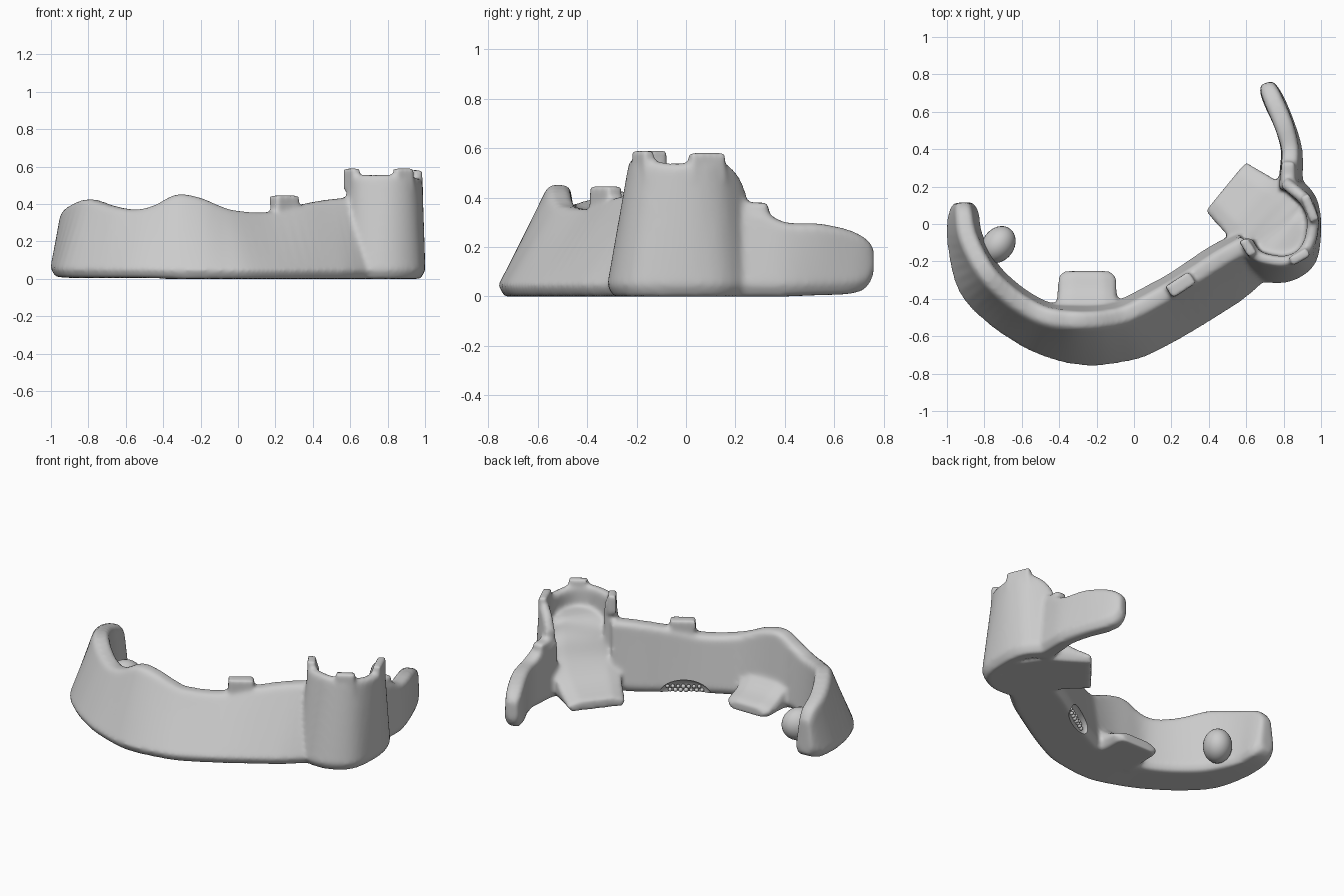
import bpy, bmesh, math, random
from mathutils import Vector, Matrix

if "Cube" in bpy.data.objects:
    bpy.data.objects.remove(bpy.data.objects["Cube"])

random.seed(4)
parts = []


def new_object(name, bm):
    mesh = bpy.data.meshes.new(name)
    bmesh.ops.recalc_face_normals(bm, faces=bm.faces)
    bm.to_mesh(mesh)
    bm.free()
    ob = bpy.data.objects.new(name, mesh)
    bpy.context.collection.objects.link(ob)
    return ob


def densify(rows, n):
    """Catmull-Rom through the stations."""
    out = []
    for k in range(len(rows) - 1):
        a, b = rows[max(k - 1, 0)], rows[k]
        c, d = rows[k + 1], rows[min(k + 2, len(rows) - 1)]
        for s in range(n):
            t = s / n
            out.append([0.5 * (2 * q + (r - p) * t + (2 * p - 5 * q + 4 * r - u) * t * t
                               + (3 * q - p - 3 * r + u) * t ** 3)
                        for p, q, r, u in zip(a, b, c, d)])
    return out + [list(rows[-1])]


def loft(name, rows, n=4):
    """Wall along a path; station = x, y, half top width, outer foot, inner foot, base, top."""
    rows = densify(rows, n)
    bm = bmesh.new()
    rings = []
    for k, (x, y, t, o, i, z0, h) in enumerate(rows):
        p, q = rows[max(k - 1, 0)], rows[min(k + 1, len(rows) - 1)]
        tan = Vector((q[0] - p[0], q[1] - p[1])).normalized()
        nx, ny = tan.y, -tan.x
        foot = z0 + min(0.045, (h - z0) * 0.5)
        sec = [(-i + 0.02, z0), (-i, z0 + min(0.04, (h - z0) * 0.4)), (-t, h - 0.02), (-t * 0.6, h),
               (t * 0.6, h), (t, h - 0.02), (o, foot), (o - 0.025, z0)]
        rings.append([bm.verts.new((x + nx * s, y + ny * s, z)) for s, z in sec])
    for a, b in zip(rings, rings[1:]):
        for j in range(8):
            bm.faces.new((a[j], a[j - 1], b[j - 1], b[j]))
    bm.faces.new(rings[0])
    bm.faces.new(rings[-1])
    parts.append(new_object(name, bm))


def block(name, x, y, z, sx, sy, sz, angle):
    bm = bmesh.new()
    bmesh.ops.create_cube(bm, size=1, matrix=Matrix.LocRotScale(
        Vector((x, y, z)), Matrix.Rotation(math.radians(angle), 3, 'Z').to_quaternion(),
        Vector((sx, sy, sz))))
    parts.append(new_object(name, bm))


# Long curved wall
loft("curved_wall", [
    (-.915, .115, .035, .05, .05, .06, .27), (-.91, .06, .045, .085, .08, .025, .335),
    (-.885, -.08, .05, .12, .08, .01, .385), (-.79, -.26, .05, .18, .08, .005, .425),
    (-.67, -.38, .05, .19, .08, 0.005, .39), (-.55, -.46, .05, .195, .08, 0.005, .37),
    (-.45, -.50, .05, .21, .08, 0.005, .39), (-.33, -.515, .05, .235, .09, 0, .45),
    (-.21, -.515, .05, .245, .09, 0, .435), (-.10, -.50, .05, .245, .09, 0, .39),
    (-.02, -.475, .05, .25, .09, 0, .365), (.15, -.385, .05, .25, .09, 0, .355),
    (.33, -.275, .05, .25, .09, 0, .395), (.46, -.19, .05, .25, .09, 0, .42),
    (.60, -.11, .05, .22, .08, 0, .435)])

# Round tower shell, open at the back
loft("tower_shell", [
    (.605, -.09, .03, .06, .04, 0, .55), (.65, -.165, .03, .10, .05, 0, .555),
    (.73, -.195, .03, .12, .05, 0, .555), (.82, -.20, .03, .11, .05, 0, .555),
    (.90, -.16, .03, .09, .05, 0, .55), (.945, -.08, .03, .055, .05, 0, .54),
    (.955, .03, .03, .045, .05, 0, .54), (.92, .12, .03, .06, .05, 0, .55),
    (.85, .185, .03, .07, .04, 0, .51), (.80, .225, .03, .06, .03, 0, .43)])

# Short rear wall
loft("rear_wall", [
    (.82, .18, .045, .08, .05, 0, .37), (.83, .30, .045, .075, .05, 0, .35),
    (.835, .40, .045, .065, .05, 0, .30), (.80, .53, .05, .06, .05, 0.005, .295),
    (.75, .65, .05, .06, .055, .01, .27), (.72, .72, .045, .05, .05, .03, .235),
    (.708, .755, .03, .035, .035, .08, .20)])

# Tower floor running down to a low step
loft("tower_ramp", [
    (.88, -.12, .15, .15, .15, 0, .43), (.78, -.05, .18, .18, .18, 0, .41),
    (.73, 0, .19, .19, .19, 0, .32), (.68, .045, .20, .20, .20, 0, .21),
    (.60, .11, .19, .19, .19, 0, .12), (.49, .20, .165, .175, .175, 0, .06)])

# Low step behind the middle of the wall
loft("middle_step", [
    (-.25, -.52, .16, .17, .17, 0, .22), (-.25, -.43, .155, .165, .165, 0, .15),
    (-.25, -.36, .15, .16, .16, 0, .10), (-.25, -.28, .145, .155, .155, 0, .07),
    (-.25, -.252, .115, .125, .125, 0, .055)])

# Merlons
for x, y, z, sx, sy, sz, angle in [
        (.25, -.325, .385, .15, .075, .12, 33), (.61, -.125, .53, .10, .05, .12, -58),
        (.885, -.175, .53, .11, .05, .12, 30), (.94, .085, .522, .15, .05, .12, 112),
        (.825, .285, .325, .10, .075, .11, 90)]:
    block("merlon", x, y, z, sx, sy, sz, angle)

# Fuse the masonry into one softened mass
bpy.ops.object.select_all(action='DESELECT')
for ob in parts:
    ob.select_set(True)
wall = parts[0]
bpy.context.view_layer.objects.active = wall
bpy.ops.object.join()
wall.name = "ruined_wall"
remesh = wall.modifiers.new("Fuse", 'REMESH')
remesh.mode = 'VOXEL'
remesh.voxel_size = 0.012
soften = wall.modifiers.new("Soften", 'SMOOTH')
soften.factor = 0.5
soften.iterations = 12

# Drain arch cut into the inner foot of the wall
bm = bmesh.new()
bmesh.ops.create_uvsphere(bm, u_segments=32, v_segments=16, radius=1, matrix=Matrix.LocRotScale(
    Vector((.19, -.26, 0)), Matrix.Rotation(math.radians(33), 3, 'Z').to_quaternion(),
    Vector((.15, .05, .09))))
cutter = new_object("drain_cutter", bm)
cut = wall.modifiers.new("Drain", 'BOOLEAN')
cut.operation = 'DIFFERENCE'
cut.object = cutter
bpy.ops.object.convert(target='MESH')
bpy.data.objects.remove(cutter)
bpy.ops.object.shade_smooth_by_angle(angle=math.radians(50))

# Pebbles in the drain
bm = bmesh.new()
for k in range(14):
    s = -0.10 + 0.2 * k / 13
    z = 0.018 + 0.022 * (k % 2)
    spot = Vector((.205 + .84 * s, -.28 + .545 * s, z))
    bmesh.ops.create_icosphere(bm, subdivisions=2, radius=random.uniform(.011, .015),
                               matrix=Matrix.Translation(spot))
pebbles = new_object("drain_pebbles", bm)

# Loose boulder inside the left arm
bm = bmesh.new()
bmesh.ops.create_uvsphere(bm, u_segments=32, v_segments=16, radius=1, matrix=Matrix.LocRotScale(
    Vector((-.725, -.11, .115)), Matrix.Rotation(math.radians(-35), 3, 'Z').to_quaternion(),
    Vector((.085, .105, .10))))
boulder = new_object("boulder", bm)

for ob in (pebbles, boulder):
    ob.data.shade_smooth()
